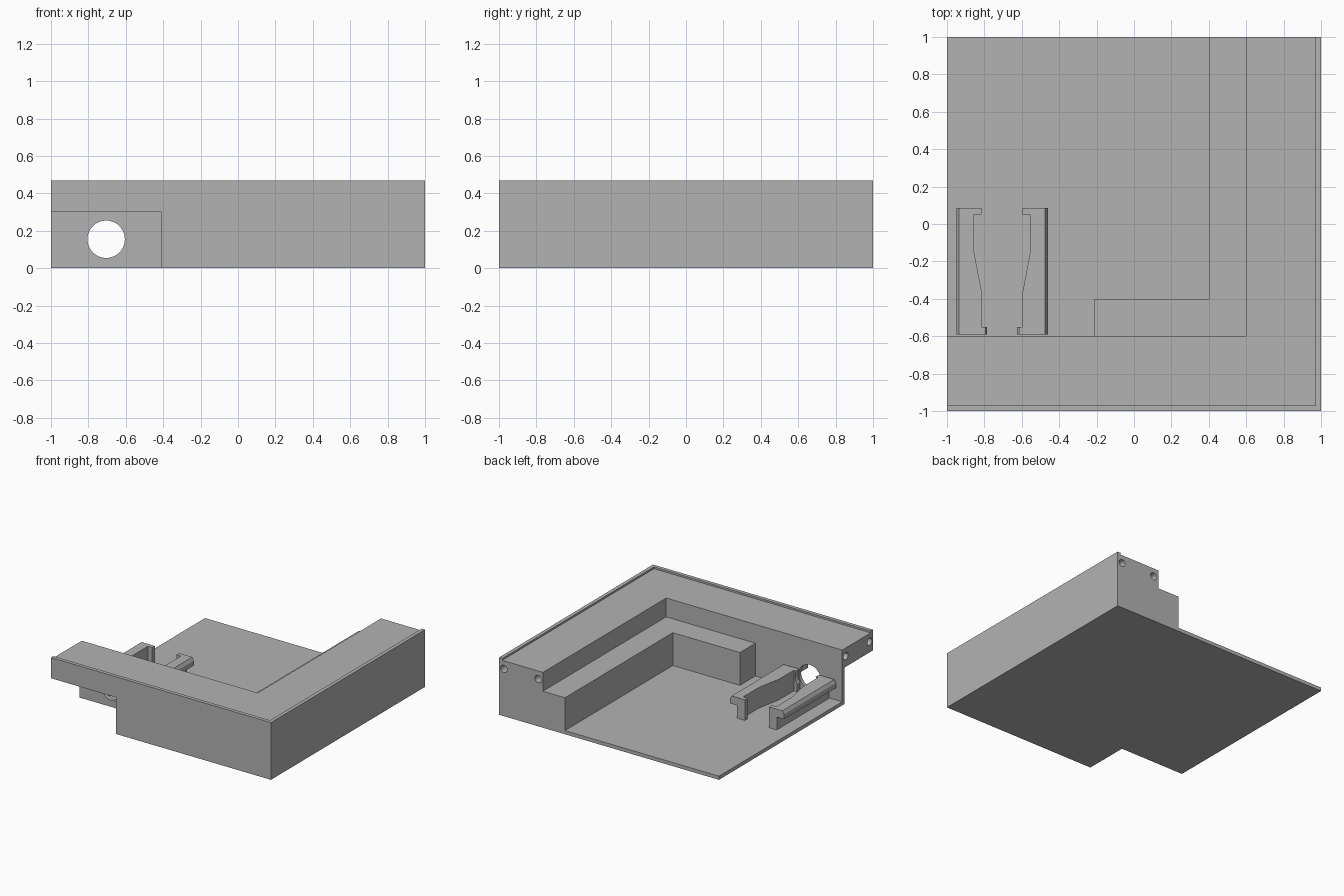
import bpy, bmesh, math
from mathutils import Vector

if "Cube" in bpy.data.objects:
    bpy.data.objects.remove(bpy.data.objects["Cube"], do_unlink=True)

grey = bpy.data.materials.new("plain_grey")
grey.use_nodes = True
grey.diffuse_color = (0.45, 0.45, 0.45, 1)
grey.node_tree.nodes["Principled BSDF"].inputs["Base Color"].default_value = grey.diffuse_color


def prism(name, outline, base, push):
    """Extrude a closed outline; base maps 2D points to 3D."""
    bm = bmesh.new()
    face = bm.faces.new([bm.verts.new(base(*p)) for p in outline])
    ext = bmesh.ops.extrude_face_region(bm, geom=[face])
    moved = [g for g in ext["geom"] if isinstance(g, bmesh.types.BMVert)]
    bmesh.ops.translate(bm, verts=moved, vec=Vector(push))
    bmesh.ops.recalc_face_normals(bm, faces=bm.faces)
    mesh = bpy.data.meshes.new(name)
    bm.to_mesh(mesh)
    bm.free()
    mesh.materials.append(grey)
    ob = bpy.data.objects.new(name, mesh)
    bpy.context.collection.objects.link(ob)
    return ob


def slab(name, outline, z0, z1):
    return prism(name, outline, lambda x, y: (x, y, z0), (0, 0, z1 - z0))


def circle(cx, cy, r, n):
    return [(cx + r * math.cos(math.tau * i / n), cy + r * math.sin(math.tau * i / n))
            for i in range(n)]


def combine(target, other, operation):
    mod = target.modifiers.new(operation.lower(), 'BOOLEAN')
    mod.operation, mod.solver, mod.object = operation, 'EXACT', other
    bpy.context.view_layer.objects.active = target
    bpy.ops.object.modifier_apply(modifier=mod.name)
    bpy.data.objects.remove(other, do_unlink=True)


def l_shape(w):
    """L strip of width w along the front and left sides."""
    return [(-1, -1), (1, -1), (1, 1), (1 - w, 1), (1 - w, w - 1), (-1, w - 1)]


# Housing: floor, lower stepped wall with thin panel, upper ledge, rim
housing = slab("housing", [(-1, -.63), (-.41, -.63), (-.41, -1), (1, -1), (1, 1), (-1, 1)], 0, .03)
lower = [(-1, -.63), (-.41, -.63), (-.41, -1), (1, -1), (1, 1), (.4, 1),
         (.4, -.4), (-.21, -.4), (-.21, -.6), (-1, -.6)]
combine(housing, slab("lower_wall", lower, 0, .3), 'UNION')
combine(housing, slab("upper_ledge", l_shape(.4), .3, .455), 'UNION')
combine(housing, slab("rim", l_shape(.03), .455, .47), 'UNION')

# Pin holes in both ends of the ledge
for c in (.645, .955):
    ring = circle(c, .388, .03, 24)
    combine(housing, prism("pin_cutter", ring, lambda a, z: (a, .9, z), (0, .2, 0)), 'DIFFERENCE')
    combine(housing, prism("pin_cutter", ring, lambda a, z: (-.9, -a, z), (-.2, 0, 0)), 'DIFFERENCE')

# Mirrored holder clips: shaped leg plus a chamfered outer flange
MID = -.705
leg = [(.18, .085), (.11, .085), (.11, .05), (.15, .05), (.15, -.15), (.11, -.36),
       (.11, -.55), (.08, -.55), (.08, -.59), (.18, -.59)]
flange = [(.17, .135), (.245, .135), (.245, .175), (.23, .2), (.17, .2)]
clips = []
for side, s in (("left", 1), ("right", -1)):
    clip = slab(side + "_clip", [(MID + s * x, y) for x, y in leg], .03, .2)
    bar = prism("flange", [(MID + s * x, z) for x, z in flange],
                lambda x, z: (x, -.59, z), (0, .675, 0))
    combine(clip, bar, 'UNION')
    clips.append(clip)

# Round opening through the panel and the clip hooks
for part in [housing] + clips:
    bore = prism("bore_cutter", circle(MID, .155, .1, 48), lambda x, z: (x, -.7, z), (0, .2, 0))
    combine(part, bore, 'DIFFERENCE')

# Smooth the round holes, keep all other edges sharp
for part in [housing] + clips:
    bpy.ops.object.select_all(action='DESELECT')
    part.select_set(True)
    bpy.context.view_layer.objects.active = part
    bpy.ops.object.shade_smooth_by_angle(angle=math.radians(20))
